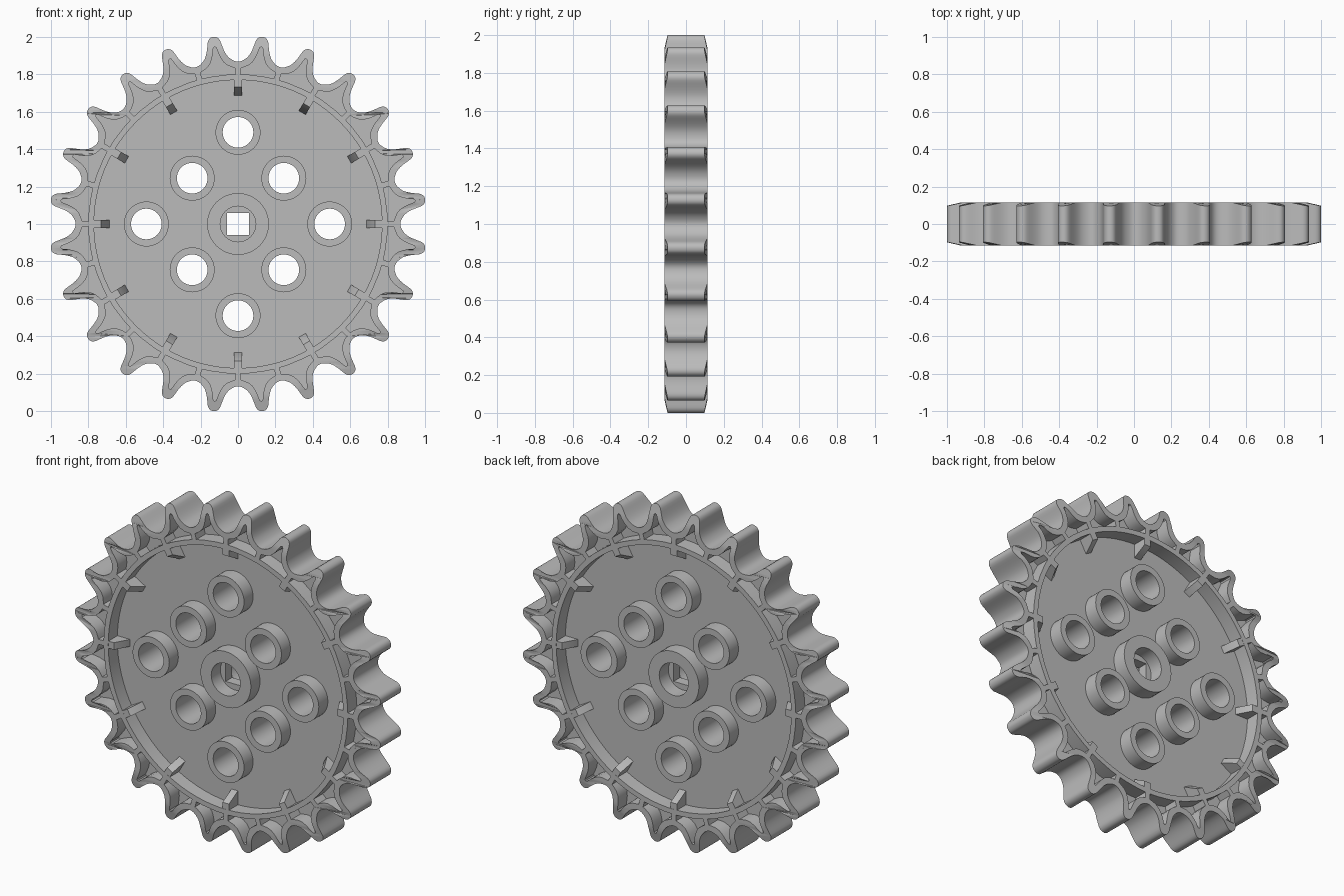
import bpy, bmesh, math
from mathutils import Vector, Matrix

if "Cube" in bpy.data.objects:
    bpy.data.objects.remove(bpy.data.objects["Cube"])

TEETH = 24
HALF = 0.115      # half width of rim, hub and collars
WEB = 0.03        # half thickness of the web

grey = bpy.data.materials.new("light_grey")
grey.diffuse_color = (0.5, 0.5, 0.5, 1)
grey.use_nodes = True
grey.node_tree.nodes["Principled BSDF"].inputs["Base Color"].default_value = grey.diffuse_color


def circle(r, cx=0, cy=0, n=48):
    return [(cx + r * math.cos(2 * math.pi * i / n), cy + r * math.sin(2 * math.pi * i / n)) for i in range(n)]


def turn(pts, a):
    """Rotate points clockwise from the top of the wheel."""
    c, s = math.cos(a), math.sin(a)
    return [(x * c + y * s, y * c - x * s) for x, y in pts]


def rounded(pts):
    """One corner-cutting pass on a closed outline."""
    out = []
    for i, p in enumerate(pts):
        q = pts[(i + 1) % len(pts)]
        out += [(.75 * p[0] + .25 * q[0], .75 * p[1] + .25 * q[1]),
                (.25 * p[0] + .75 * q[0], .25 * p[1] + .75 * q[1])]
    return out


def finish(ob):
    ob.data.materials.clear()
    ob.data.materials.append(grey)
    bpy.ops.object.select_all(action='DESELECT')
    ob.select_set(True)
    bpy.context.view_layer.objects.active = ob
    bpy.ops.object.shade_smooth_by_angle(angle=math.radians(32))


def plate(name, loops, half, taper=False):
    """Extruded flat outline with holes, standing upright around z = 1."""
    cu = bpy.data.curves.new(name, 'CURVE')
    cu.dimensions = '2D'
    cu.fill_mode = 'BOTH'
    cu.extrude = half
    for pts in loops:
        sp = cu.splines.new('POLY')
        sp.points.add(len(pts) - 1)
        for p, (x, y) in zip(sp.points, pts):
            p.co = (x, y, 0, 1)
        sp.use_cyclic_u = True
    tmp = bpy.data.objects.new(name + "_outline", cu)
    bpy.context.collection.objects.link(tmp)
    bpy.context.view_layer.update()
    me = bpy.data.meshes.new_from_object(tmp.evaluated_get(bpy.context.evaluated_depsgraph_get()))
    bpy.data.objects.remove(tmp)
    bm = bmesh.new()
    bm.from_mesh(me)
    bmesh.ops.remove_doubles(bm, verts=bm.verts, dist=1e-5)
    for v in bm.verts:
        r = math.hypot(v.co.x, v.co.y)
        if taper and r > 0.93:      # tooth tips narrow slightly
            v.co.z *= 1 - 0.15 * (r - 0.93) / 0.075
        v.co = Vector((v.co.x, -v.co.z, v.co.y + 1))
    bmesh.ops.recalc_face_normals(bm, faces=bm.faces)
    bm.to_mesh(me)
    bm.free()
    ob = bpy.data.objects.new(name, me)
    bpy.context.collection.objects.link(ob)
    finish(ob)
    return ob


# Tooth outline: half width and radius, from tip to valley
side = [(.018, 1.006), (.032, .99), (.039, .96), (.048, .925), (.062, .895), (.083, .874), (.103, .862)]
tooth = [(-x, y) for x, y in reversed(side)] + [(0, 1.01)] + side
step = 2 * math.pi / TEETH
gear = []
for k in range(TEETH):
    gear += turn(tooth, (k + .5) * step)
gear = rounded(gear)

# Three-pointed pocket behind each tooth
half_pocket = [(.008, .95), (.014, .925), (.022, .897), (.036, .868), (.056, .848), (.078, .836), (.094, .829),
               (.09, .795), (.045, .799)]
pocket = [(-x, y) for x, y in reversed(half_pocket)] + [(0, .956)] + half_pocket
pockets = [turn(pocket, (k + .5) * step) for k in range(TEETH)]

plate("toothed_rim", [gear, circle(.77, n=96)] + pockets, HALF, taper=True)

# Web with round holes and a square axle hole
spots = [(.49 * sx, .49 * sy) for sx, sy in ((1, 0), (-1, 0), (0, 1), (0, -1))]
spots += [(.245 * sx, .245 * sy) for sx in (-1, 1) for sy in (-1, 1)]
axle = [(-.06, -.06), (.06, -.06), (.06, .06), (-.06, .06)]
plate("web", [[(x * .985, y * .985) for x, y in gear], axle] + [circle(.1, *s) for s in spots], WEB)

# Raised collars round the holes, and the larger hub
for i, s in enumerate(spots):
    plate(f"hole_collar_{i + 1}", [circle(.12, *s), circle(.082, *s)], HALF)
plate("hub", [circle(.165), circle(.095)], HALF)

# Wedge ribs inside the rim, radius and depth profile
wedge = [(.78, -.1145), (.733, -.1145), (.687, -.03), (.687, .03), (.733, .1145), (.78, .1145)]
bm = bmesh.new()
for k in range(12):
    rot = Matrix.Translation((0, 0, 1)) @ Matrix.Rotation(k * math.pi / 6, 4, 'Y')
    a, b = [[bm.verts.new(rot @ Vector((x, y, r))) for r, y in wedge] for x in (-.021, .021)]
    bm.faces.new(a)
    bm.faces.new(b[::-1])
    for i in range(6):
        j = (i + 1) % 6
        bm.faces.new((a[i], b[i], b[j], a[j]))
bmesh.ops.recalc_face_normals(bm, faces=bm.faces)
me = bpy.data.meshes.new("wedge_ribs")
bm.to_mesh(me)
bm.free()
ribs = bpy.data.objects.new("wedge_ribs", me)
bpy.context.collection.objects.link(ribs)
finish(ribs)
